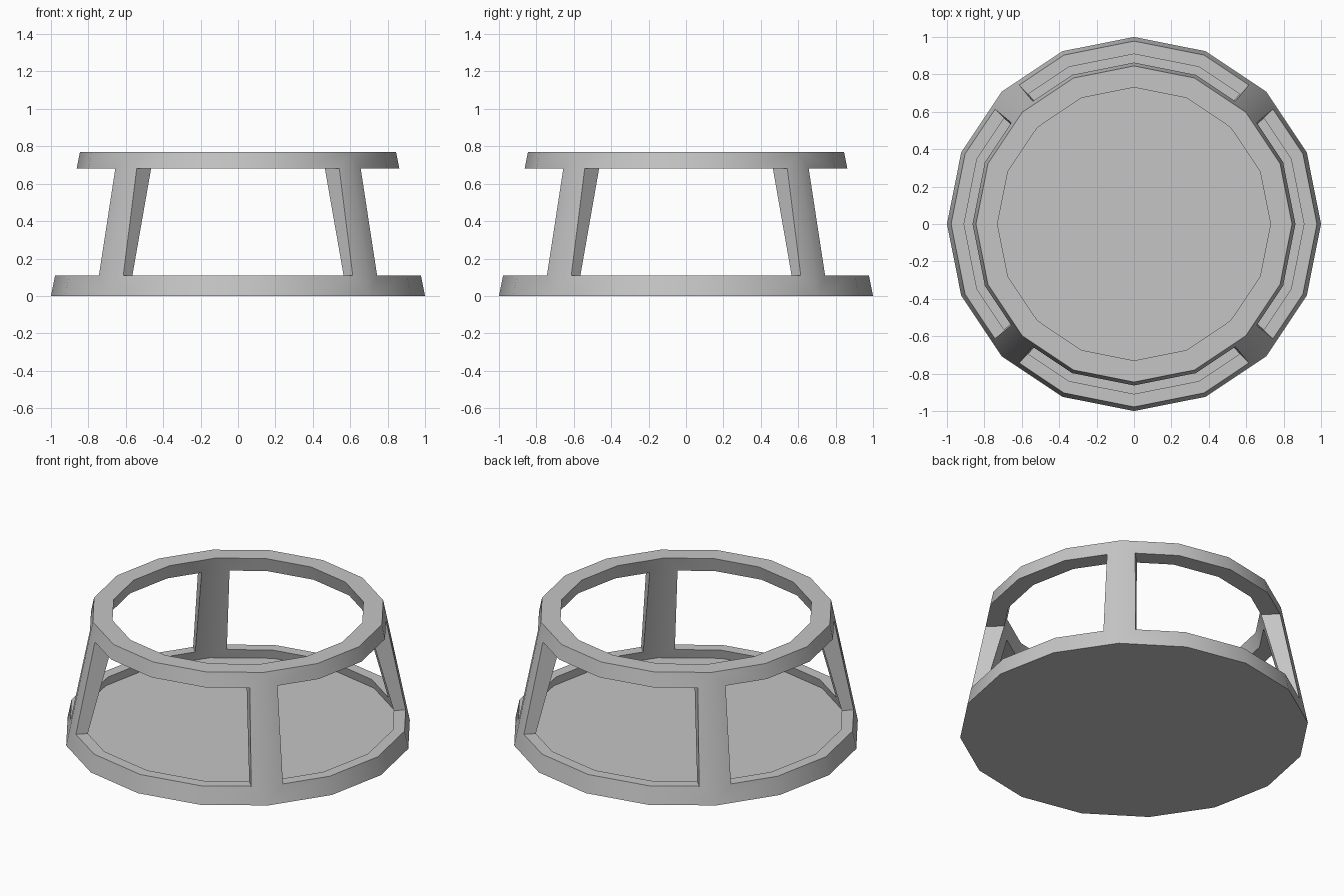
import bpy
import bmesh
from math import cos, sin, pi, radians, sqrt

SIDES = 16

cube = bpy.data.objects.get("Cube")
if cube:
    bpy.data.objects.remove(cube, do_unlink=True)

gray = bpy.data.materials.new("plain_gray")
gray.use_nodes = True
color = (0.56, 0.56, 0.56, 1.0)
gray.diffuse_color = color
gray.node_tree.nodes["Principled BSDF"].inputs["Base Color"].default_value = color


def loft(bm, loops):
    """Skin a stack of closed point loops and cap both ends."""
    rings = [[bm.verts.new(p) for p in loop] for loop in loops]
    for a, b in zip(rings, rings[1:]):
        for i in range(len(a)):
            j = (i + 1) % len(a)
            bm.faces.new((a[i], a[j], b[j], b[i]))
    bm.faces.new(rings[0][::-1])
    bm.faces.new(rings[-1])


def make_object(name, bm):
    bmesh.ops.recalc_face_normals(bm, faces=bm.faces)
    mesh = bpy.data.meshes.new(name)
    bm.to_mesh(mesh)
    bm.free()
    mesh.materials.append(gray)
    obj = bpy.data.objects.new(name, mesh)
    bpy.context.collection.objects.link(obj)
    return obj


def circle(radius, z):
    steps = [2 * pi * i / SIDES for i in range(SIDES)]
    return [(radius * cos(a), radius * sin(a), z) for a in steps]


# Tapered cup: outer wall, top rim, inner wall and recessed floor
bm = bmesh.new()
loft(bm, [circle(r, z) for r, z in
          ((1.0, 0.0), (0.845, 0.77), (0.73, 0.77), (0.925, 0.05))])
frame = make_object("round_frame", bm)


# Four window cutters that leave slim tapering posts on the diagonals
def wedge(half_post, z, turn):
    apex = half_post * sqrt(2)
    reach = 1.4
    points = ((apex, 0), (reach, reach - apex), (reach, apex - reach))
    c, s = cos(turn), sin(turn)
    return [(x * c - y * s, x * s + y * c, z) for x, y in points]


bm = bmesh.new()
for k in range(4):
    turn = k * pi / 2
    loft(bm, [wedge(0.092, 0.11, turn), wedge(0.081, 0.68, turn)])
cutter = make_object("window_cutter", bm)
cutter.hide_render = True

# Cut the openings, then remove the helper
cut = frame.modifiers.new("windows", "BOOLEAN")
cut.operation = "DIFFERENCE"
cut.solver = "EXACT"
cut.object = cutter
bpy.ops.object.select_all(action="DESELECT")
bpy.context.view_layer.objects.active = frame
frame.select_set(True)
bpy.ops.object.modifier_apply(modifier=cut.name)
bpy.data.objects.remove(cutter, do_unlink=True)

# Soft facets with crisp rims
bpy.ops.object.shade_smooth_by_angle(angle=radians(30))
